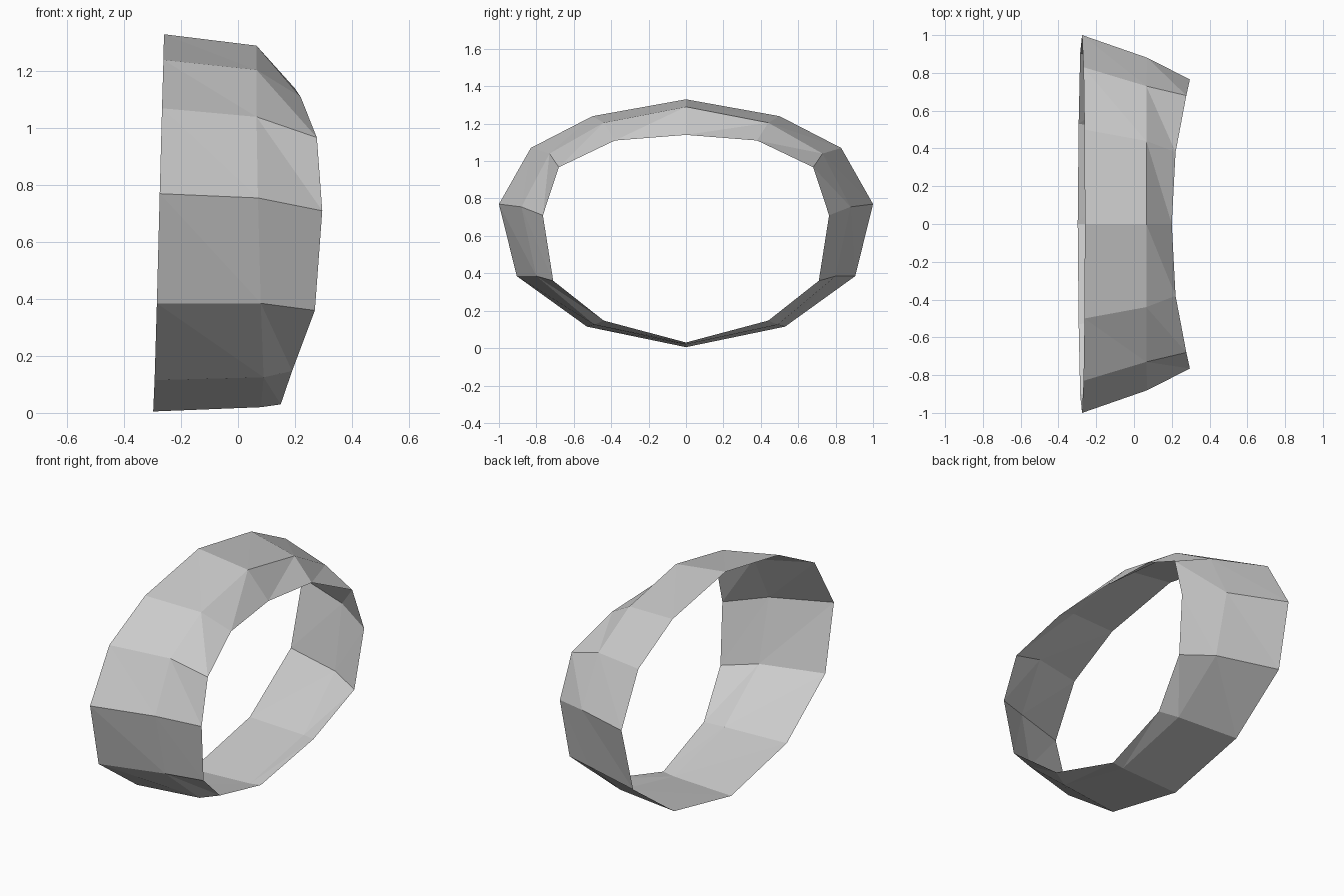
import bpy
import bmesh

if "Cube" in bpy.data.objects:
    bpy.data.objects.remove(bpy.data.objects["Cube"])

# Plain grey finish
grey = bpy.data.materials.new("plain_grey")
grey.use_nodes = True
colour = (0.6, 0.6, 0.6, 1)
grey.diffuse_color = colour
grey.node_tree.nodes["Principled BSDF"].inputs["Base Color"].default_value = colour

# Half profiles of the three hoops, top to bottom: x, y, z
wide_rim = [(-.26, 0, 1.33), (-.262, .5, 1.24), (-.267, .83, 1.07), (-.275, 1, .77),
            (-.285, .905, .385), (-.293, .53, .115), (-.298, 0, .005)]
middle = [(.065, 0, 1.29), (.065, .44, 1.205), (.065, .73, 1.04), (.07, .88, .755),
          (.08, .8, .385), (.09, .49, .125), (.08, 0, .02)]
narrow_rim = [(.2, 0, 1.14), (.22, .38, 1.11), (.277, .68, .967), (.296, .765, .71),
              (.27, .71, .36), (.19, .44, .147), (.15, 0, .03)]


def full_hoop(bm, half):
    """Mirror a half profile into a closed hoop, going down the front first."""
    front = [(x, -y, z) for x, y, z in half]
    back = half[-2:0:-1]
    return [bm.verts.new(p) for p in front + back]


# Open faceted band, joined hoop to hoop
bm = bmesh.new()
hoops = [full_hoop(bm, half) for half in (wide_rim, middle, narrow_rim)]
for a, b in zip(hoops, hoops[1:]):
    for i in range(len(a)):
        j = (i + 1) % len(a)
        bm.faces.new((a[i], a[j], b[j]))
        bm.faces.new((a[i], b[j], b[i]))
bm.normal_update()

mesh = bpy.data.meshes.new("band")
bm.to_mesh(mesh)
bm.free()
mesh.materials.append(grey)
band = bpy.data.objects.new("band", mesh)
bpy.context.collection.objects.link(band)
